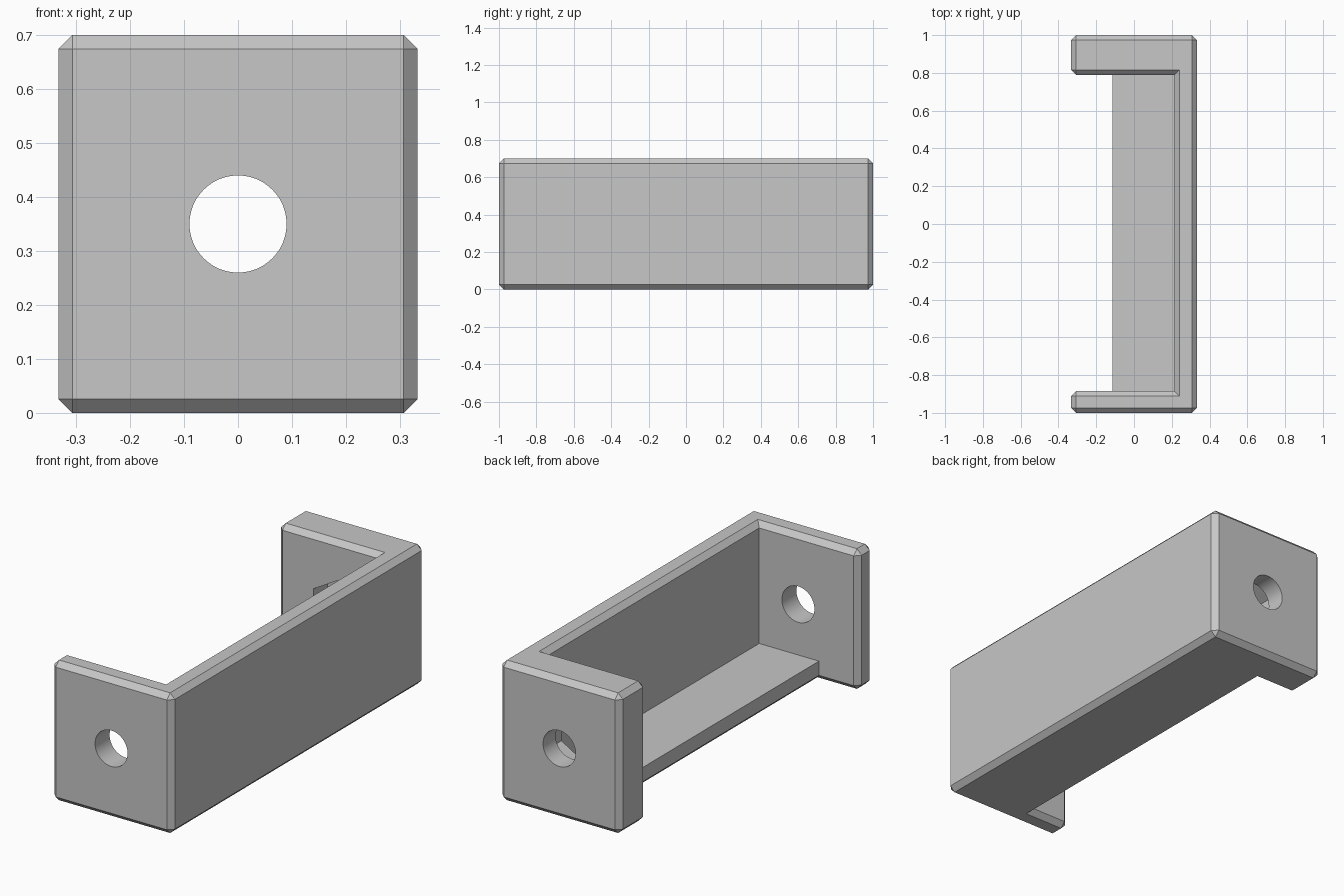
import bpy
import bmesh
import math

HALF_X, HEIGHT, BEVEL = 0.333, 0.7, 0.026
WALL_X, FLOOR_X, FLOOR_Z = 0.215, -0.115, 0.097
FRONT_Y, BACK_Y = -0.885, 0.79
HOLE_Z, HOLE_R = 0.35, 0.09
HEX_APOTHEM, HEX_FLOOR_Y = 0.135, 0.9

if "Cube" in bpy.data.objects:
    bpy.data.objects.remove(bpy.data.objects["Cube"], do_unlink=True)

grey = bpy.data.materials.new("plain_grey")
grey.use_nodes = True
colour = (0.57, 0.57, 0.57, 1)
grey.diffuse_color = colour
grey.node_tree.nodes["Principled BSDF"].inputs["Base Color"].default_value = colour


def outline(bm, inner_x, z):
    """Ring of the U-shaped plan, with the notch reaching in to inner_x."""
    plan = [(-HALF_X, -1), (HALF_X, -1), (HALF_X, 1), (-HALF_X, 1),
            (-HALF_X, BACK_Y), (inner_x, BACK_Y),
            (inner_x, FRONT_Y), (-HALF_X, FRONT_Y)]
    return [bm.verts.new((x, y, z)) for x, y in plan]


# Bracket body: end plates, long wall and floor ledge in one solid
bm = bmesh.new()
low = outline(bm, FLOOR_X, 0)
top = outline(bm, WALL_X, HEIGHT)
ledge = [bm.verts.new((FLOOR_X, y, FLOOR_Z)) for y in (BACK_Y, FRONT_Y)]
root = [bm.verts.new((WALL_X, y, FLOOR_Z)) for y in (BACK_Y, FRONT_Y)]

bm.faces.new(top)
bm.faces.new(low[::-1])
for i, j in ((0, 1), (1, 2), (2, 3), (3, 4), (7, 0)):
    bm.faces.new((low[i], low[j], top[j], top[i]))
bm.faces.new((low[4], low[5], ledge[0], root[0], top[5], top[4]))
bm.faces.new((low[6], low[7], top[7], top[6], root[1], ledge[1]))
bm.faces.new((root[0], root[1], top[6], top[5]))
bm.faces.new((ledge[0], ledge[1], root[1], root[0]))
bm.faces.new((low[5], low[6], ledge[1], ledge[0]))
bmesh.ops.recalc_face_normals(bm, faces=bm.faces)

# Chamfer both rims and the outside upright corners
rims = (set(low), set(top))
corners = [{low[i], top[i]} for i in (0, 1, 2, 3, 4, 7)]
edges = [e for e in bm.edges
         if any(set(e.verts) <= rim for rim in rims) or set(e.verts) in corners]
bmesh.ops.bevel(bm, geom=edges, offset=BEVEL, offset_type='OFFSET',
                segments=1, affect='EDGES', clamp_overlap=True)
bmesh.ops.recalc_face_normals(bm, faces=bm.faces)

mesh = bpy.data.meshes.new("bracket")
bm.to_mesh(mesh)
bm.free()
bracket = bpy.data.objects.new("bracket", mesh)
bpy.context.collection.objects.link(bracket)
mesh.materials.append(grey)


def cut(sides, radius, start_y, end_y, spin=0.0):
    """Cut a prism along y out of the bracket."""
    bpy.ops.mesh.primitive_cylinder_add(
        vertices=sides, radius=radius, depth=end_y - start_y,
        location=(0, (start_y + end_y) / 2, HOLE_Z),
        rotation=(math.pi / 2, spin, 0))
    cutter = bpy.context.object
    cutter.name = "hole_cutter"
    cutter.hide_render = True
    cutter.data.materials.append(grey)
    bpy.context.view_layer.objects.active = bracket
    mod = bracket.modifiers.new("hole", 'BOOLEAN')
    mod.operation = 'DIFFERENCE'
    mod.solver = 'EXACT'
    mod.object = cutter
    bpy.ops.object.modifier_apply(modifier=mod.name)
    bpy.data.objects.remove(cutter, do_unlink=True)


# Bolt hole through both plates, then the nut pocket inside the thick plate
cut(48, HOLE_R, -1.2, 1.2)
cut(6, HEX_APOTHEM / math.cos(math.pi / 6), BACK_Y - 0.1, HEX_FLOOR_Y)

bpy.ops.object.select_all(action='DESELECT')
bracket.select_set(True)
bpy.context.view_layer.objects.active = bracket
bpy.ops.object.shade_smooth_by_angle(angle=math.radians(20))
